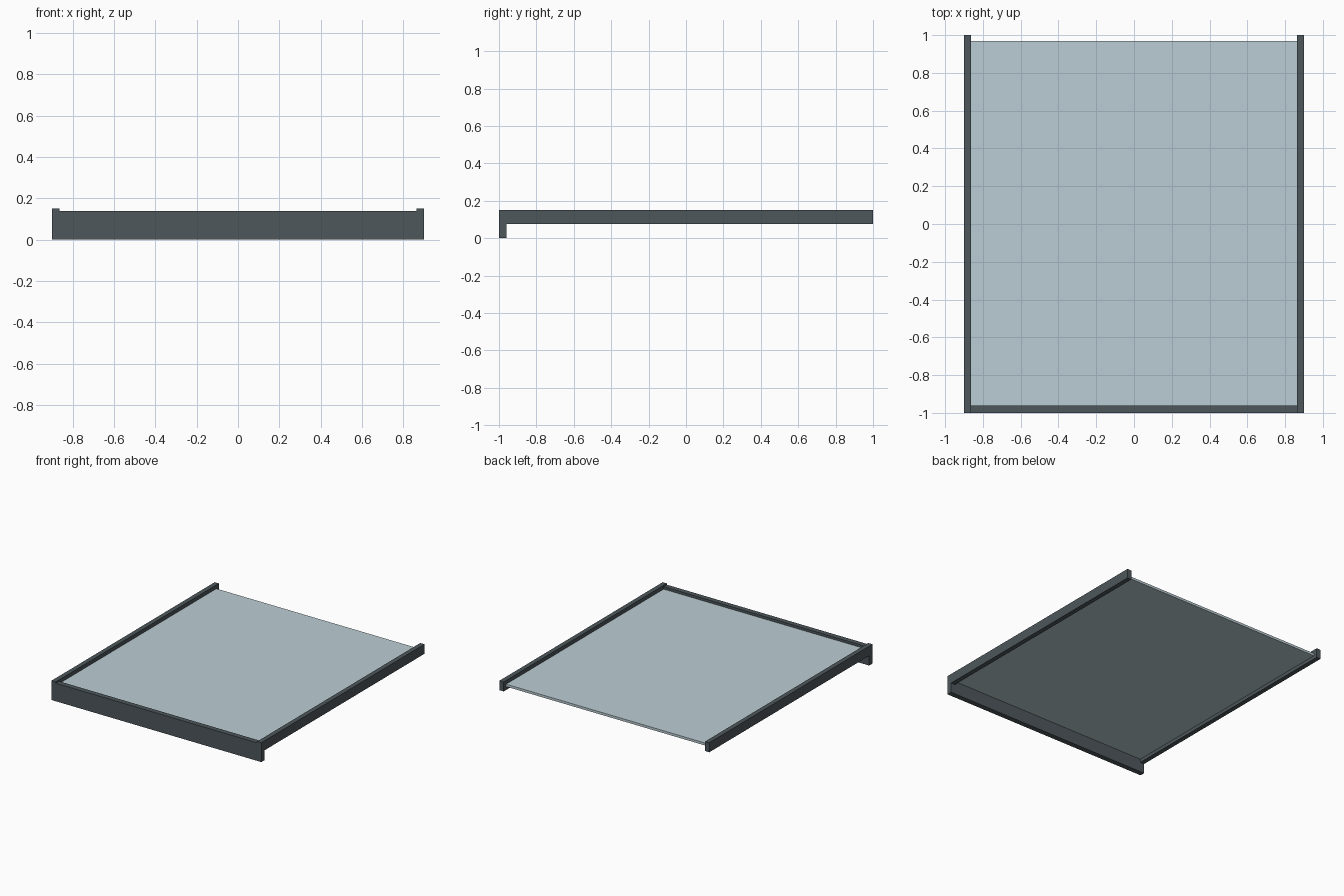
import bpy
import bmesh

if "Cube" in bpy.data.objects:
    bpy.data.objects.remove(bpy.data.objects["Cube"])


def material(name, color):
    m = bpy.data.materials.new(name)
    m.diffuse_color = color
    m.use_nodes = True
    m.node_tree.nodes["Principled BSDF"].inputs["Base Color"].default_value = m.diffuse_color
    return m


FRAME = material("dark_frame", (0.075, 0.095, 0.105, 1))
GLASS = material("pale_glass", (0.50, 0.61, 0.66, 1))


def extrude(name, profile, y0, y1, mat):
    """Extrude an (x, z) outline from y0 to y1."""
    bm = bmesh.new()
    face = bm.faces.new([bm.verts.new((x, y0, z)) for x, z in profile])
    grown = bmesh.ops.extrude_face_region(bm, geom=[face])["geom"]
    moved = [v for v in grown if isinstance(v, bmesh.types.BMVert)]
    bmesh.ops.translate(bm, verts=moved, vec=(0, y1 - y0, 0))
    bmesh.ops.recalc_face_normals(bm, faces=bm.faces)
    mesh = bpy.data.meshes.new(name)
    bm.to_mesh(mesh)
    bm.free()
    mesh.materials.append(mat)
    obj = bpy.data.objects.new(name, mesh)
    bpy.context.collection.objects.link(obj)
    return obj


def rect(x0, x1, z0, z1):
    return [(x0, z0), (x1, z0), (x1, z1), (x0, z1)]


OUT, INN = 0.90, 0.864
RAIL_Z, TOP = 0.076, 0.15

# Side rails, running the full depth
for side, s in (("left", -1), ("right", 1)):
    extrude(side + "_rail", rect(s * INN, s * OUT, RAIL_Z, TOP), -1, 1, FRAME)

# Front bar: full width below the rails, notched to fit between them above
extrude("front_bar", [(-OUT, 0), (OUT, 0), (OUT, RAIL_Z), (INN, RAIL_Z),
                      (INN, 0.14), (-INN, 0.14), (-INN, RAIL_Z), (-OUT, RAIL_Z)],
        -1, -0.96, FRAME)

# Glass shelf panel held between the rails
extrude("glass_panel", rect(-INN, INN, 0.102, 0.121), -0.96, 0.97, GLASS)
